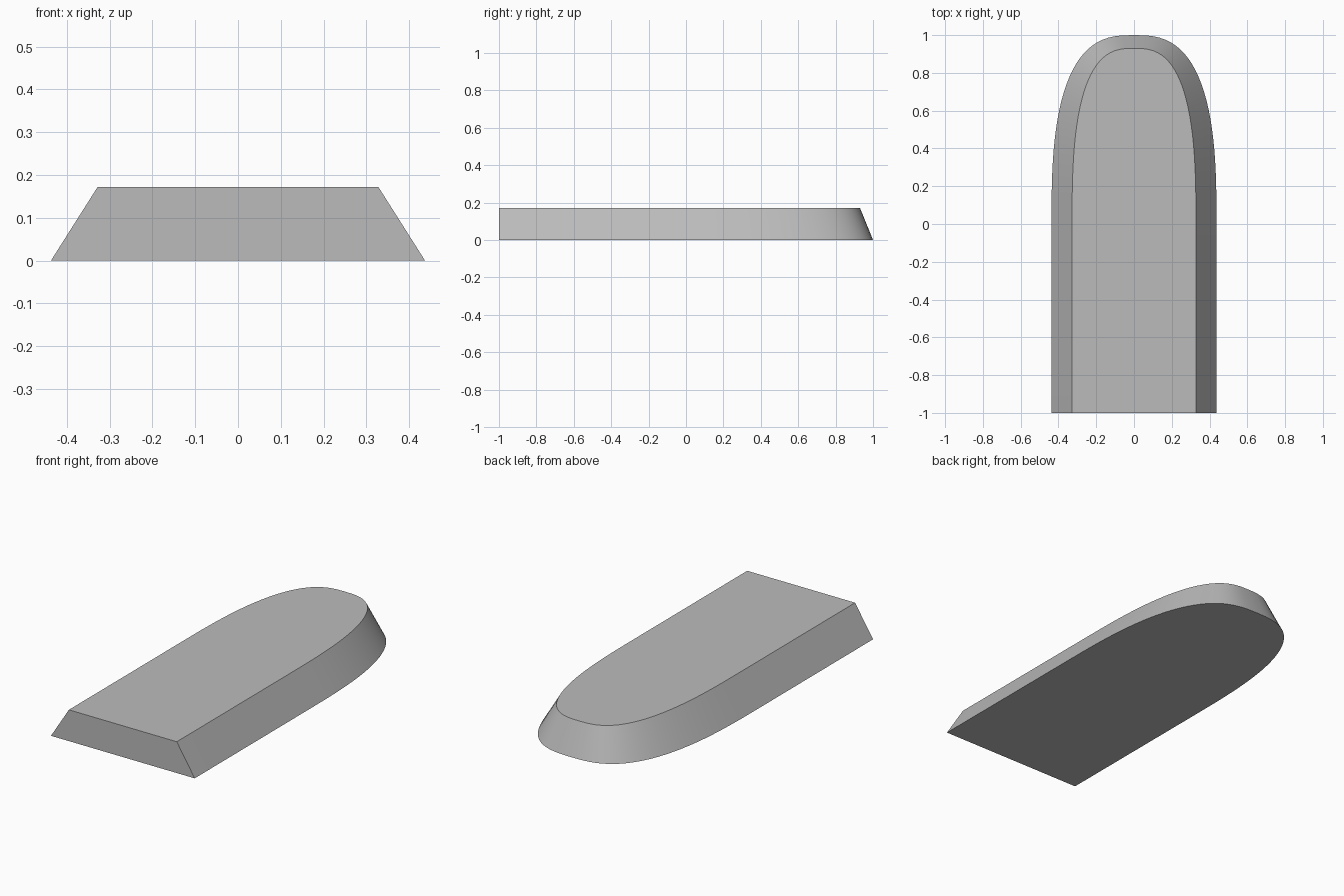
import bpy, bmesh, math

if "Cube" in bpy.data.objects:
    bpy.data.objects.remove(bpy.data.objects["Cube"])

HEIGHT = 0.172
STEPS = 48


def arch(half_width, tip, z, n=2.8):
    """Straight sides with a rounded far end, running right to left."""
    pts = [(half_width, -1.0, z)]
    for i in range(STEPS + 1):
        a = math.pi * i / STEPS
        c, s = math.cos(a), math.sin(a)
        x = math.copysign(abs(c) ** (2 / n), c) * half_width
        pts.append((x, abs(s) ** (2 / n) * tip if 0 < i < STEPS else 0.0, z))
    pts.append((-half_width, -1.0, z))
    return pts


# One grey colour
grey = bpy.data.materials.new("grey")
grey.diffuse_color = (0.5, 0.5, 0.5, 1)
grey.use_nodes = True
grey.node_tree.nodes["Principled BSDF"].inputs["Base Color"].default_value = grey.diffuse_color

# Tapered slab: wide base outline lofted to a narrower top outline
bm = bmesh.new()
base = [bm.verts.new(p) for p in arch(0.437, 1.0, 0.0)]
top = [bm.verts.new(p) for p in arch(0.328, 0.93, HEIGHT)]
bm.faces.new(base[::-1])
bm.faces.new(top)
for i in range(len(base)):
    j = (i + 1) % len(base)
    bm.faces.new((base[i], base[j], top[j], top[i]))
bmesh.ops.recalc_face_normals(bm, faces=bm.faces)

mesh = bpy.data.meshes.new("arched_slab")
bm.to_mesh(mesh)
bm.free()
mesh.materials.append(grey)
slab = bpy.data.objects.new("arched_slab", mesh)
bpy.context.collection.objects.link(slab)

# Smooth rounded wall, crisp rims
bpy.context.view_layer.objects.active = slab
slab.select_set(True)
bpy.ops.object.shade_smooth_by_angle(angle=math.radians(30))
